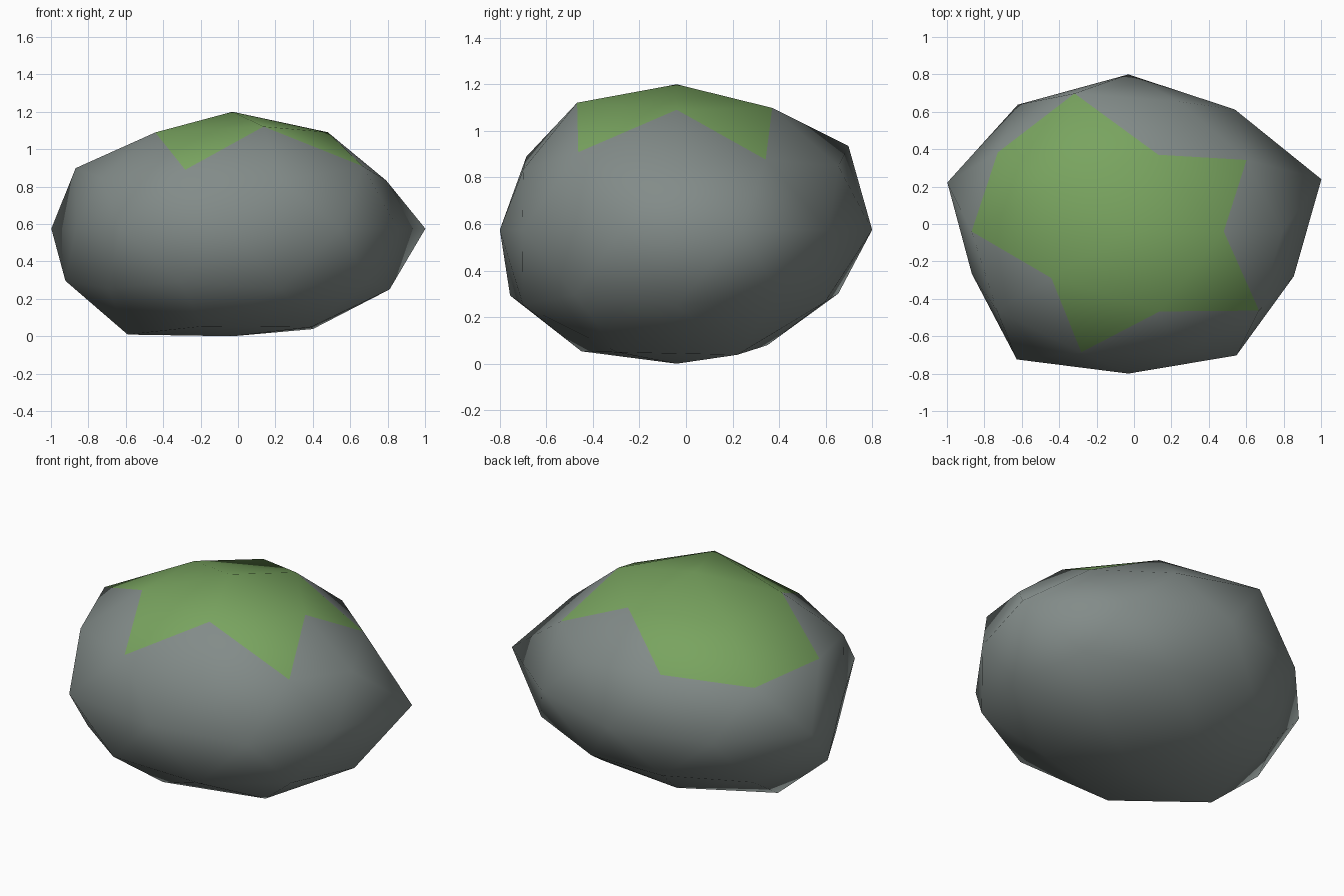
import bpy, bmesh, math
from mathutils import Vector

if "Cube" in bpy.data.objects:
    bpy.data.objects.remove(bpy.data.objects["Cube"])


def material(name, rgb):
    m = bpy.data.materials.new(name)
    m.diffuse_color = (*rgb, 1)
    m.use_nodes = True
    m.node_tree.nodes["Principled BSDF"].inputs["Base Color"].default_value = m.diffuse_color
    return m


def azimuth(p):
    return round(math.degrees(math.atan2(p.y, p.x))) % 360


# Bumpiness of the stone: radius of each vertex, per ring from top to bottom,
# counter-clockwise from +x
RINGS = [
    [1.0],
    [.97, .985, .95, .968, 1.027],
    [.918, 1.095, .985, .958, 1.015],
    [.92, .98, .965, .97, .93],
    [1.085, .968, 1.008, 1.006, 1.018, .88, 1.015, .912, .983, .93],
    [1.0, .98, .998, 1.01, 1.0],
    [.988, .945, .97, .97, .98],
    [1.01, .933, 1.065, .982, .99],
    [.92],
]
CENTRE = Vector((-.03, -.04, .575))
SCALE = Vector((1.0, .833, .625))

bm = bmesh.new()
bmesh.ops.create_icosphere(bm, subdivisions=2, radius=1)

# Moss on the cap, spilling further down on the back left
for f in bm.faces:
    c = f.calc_center_median()
    spill = c.z > .55 and abs(azimuth(c) - 144) < 36
    f.material_index = 1 if c.z > .7 or spill else 0
    f.smooth = True

# Push every vertex out to its radius and flatten the ball into a boulder
order = sorted(bm.verts, key=lambda v: (-round(v.co.z, 2), azimuth(v.co)))
for v, r in zip(order, [r for ring in RINGS for r in ring]):
    v.co = CENTRE + v.co * r * SCALE

mesh = bpy.data.meshes.new("mossy_rock")
bm.to_mesh(mesh)
bm.free()
mesh.materials.append(material("stone grey", (.225, .26, .25)))
mesh.materials.append(material("moss green", (.19, .37, .115)))
rock = bpy.data.objects.new("mossy_rock", mesh)
bpy.context.collection.objects.link(rock)
